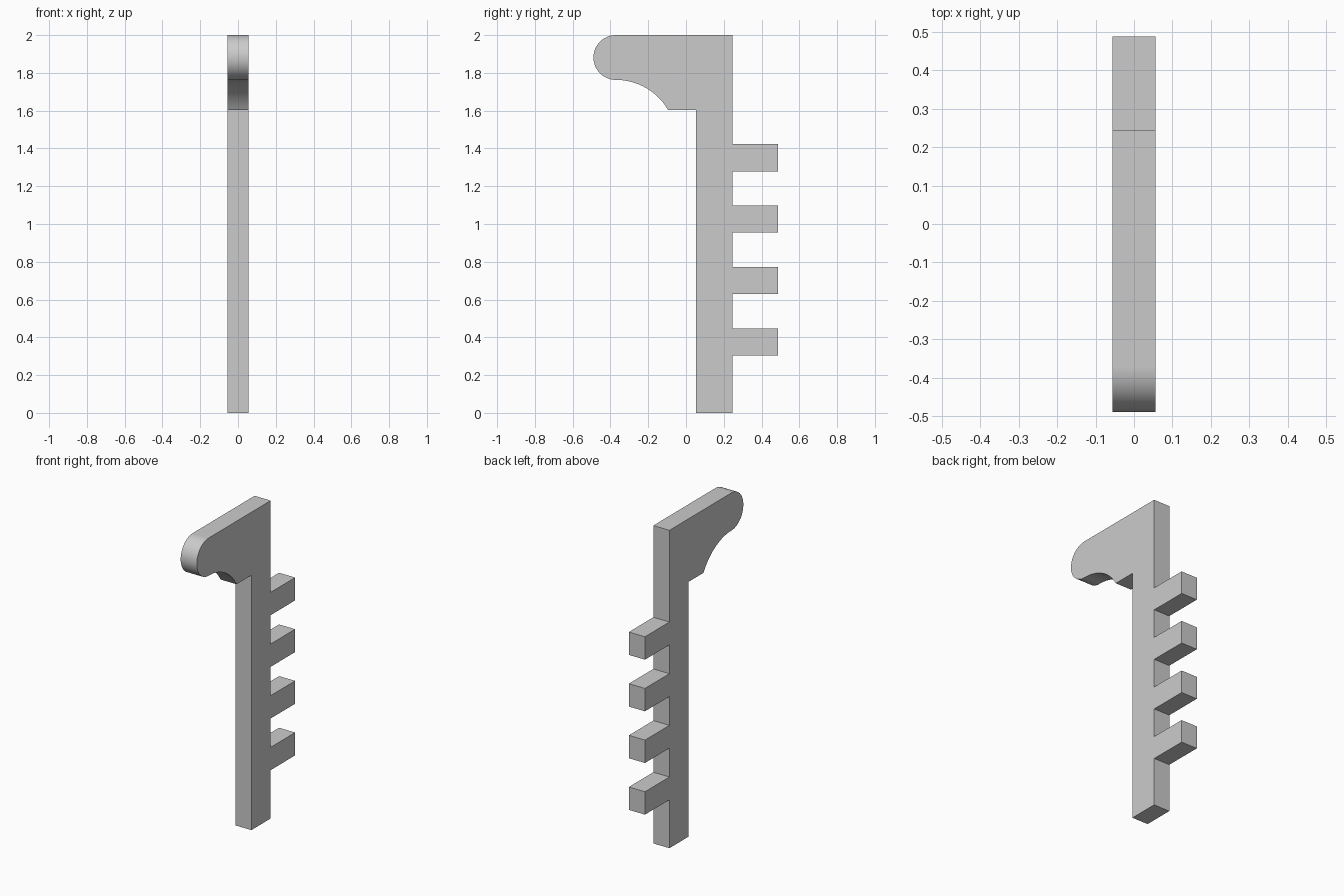
import bpy
import bmesh
import math

cube = bpy.data.objects.get("Cube")
if cube:
    bpy.data.objects.remove(cube, do_unlink=True)

HALF_WIDTH = 0.056
FRONT, BACK, TOOTH_TIP = 0.053, 0.245, 0.488
TOP, HEAD_BOTTOM = 2.0, 1.603
NOSE_R = 0.1185
NOSE_Y, NOSE_Z = -0.49 + NOSE_R, TOP - NOSE_R
COVE_R = 0.32


def arc(y, z, radius, start, end, steps):
    """Points on an arc in the side plane, angles in degrees."""
    angles = [math.radians(start + (end - start) * i / steps) for i in range(steps + 1)]
    return [(y + radius * math.cos(a), z + radius * math.sin(a)) for a in angles]


# Side outline: shaft foot, head with rounded nose and concave underside
outline = [(BACK, 0), (FRONT, 0), (FRONT, HEAD_BOTTOM)]
outline += arc(NOSE_Y, NOSE_Z - NOSE_R - COVE_R, COVE_R, 30, 90, 20)
outline += arc(NOSE_Y, NOSE_Z, NOSE_R, 270, 90, 32)[1:]
outline.append((BACK, TOP))

# Four square teeth down the back
for i in range(4):
    high = 1.423 - 0.325 * i
    low = high - 0.144
    outline += [(BACK, high), (TOOTH_TIP, high), (TOOTH_TIP, low), (BACK, low)]

# Extrude the outline across the width
bm = bmesh.new()
side = bm.faces.new([bm.verts.new((-HALF_WIDTH, y, z)) for y, z in outline])
result = bmesh.ops.extrude_face_region(bm, geom=[side])
moved = [v for v in result["geom"] if isinstance(v, bmesh.types.BMVert)]
bmesh.ops.translate(bm, verts=moved, vec=(2 * HALF_WIDTH, 0, 0))
bmesh.ops.recalc_face_normals(bm, faces=bm.faces)
mesh = bpy.data.meshes.new("toothed_bar")
bm.to_mesh(mesh)
bm.free()

bar = bpy.data.objects.new("toothed_bar", mesh)
bpy.context.collection.objects.link(bar)

# Plain grey material
grey = bpy.data.materials.new("plain_grey")
grey.use_nodes = True
colour = (0.6, 0.6, 0.6, 1)
grey.diffuse_color = colour
grey.node_tree.nodes["Principled BSDF"].inputs["Base Color"].default_value = colour
mesh.materials.append(grey)

# Smooth the curved faces, keep corners crisp
bpy.ops.object.select_all(action="DESELECT")
bar.select_set(True)
bpy.context.view_layer.objects.active = bar
bpy.ops.object.shade_smooth_by_angle(angle=math.radians(30))
